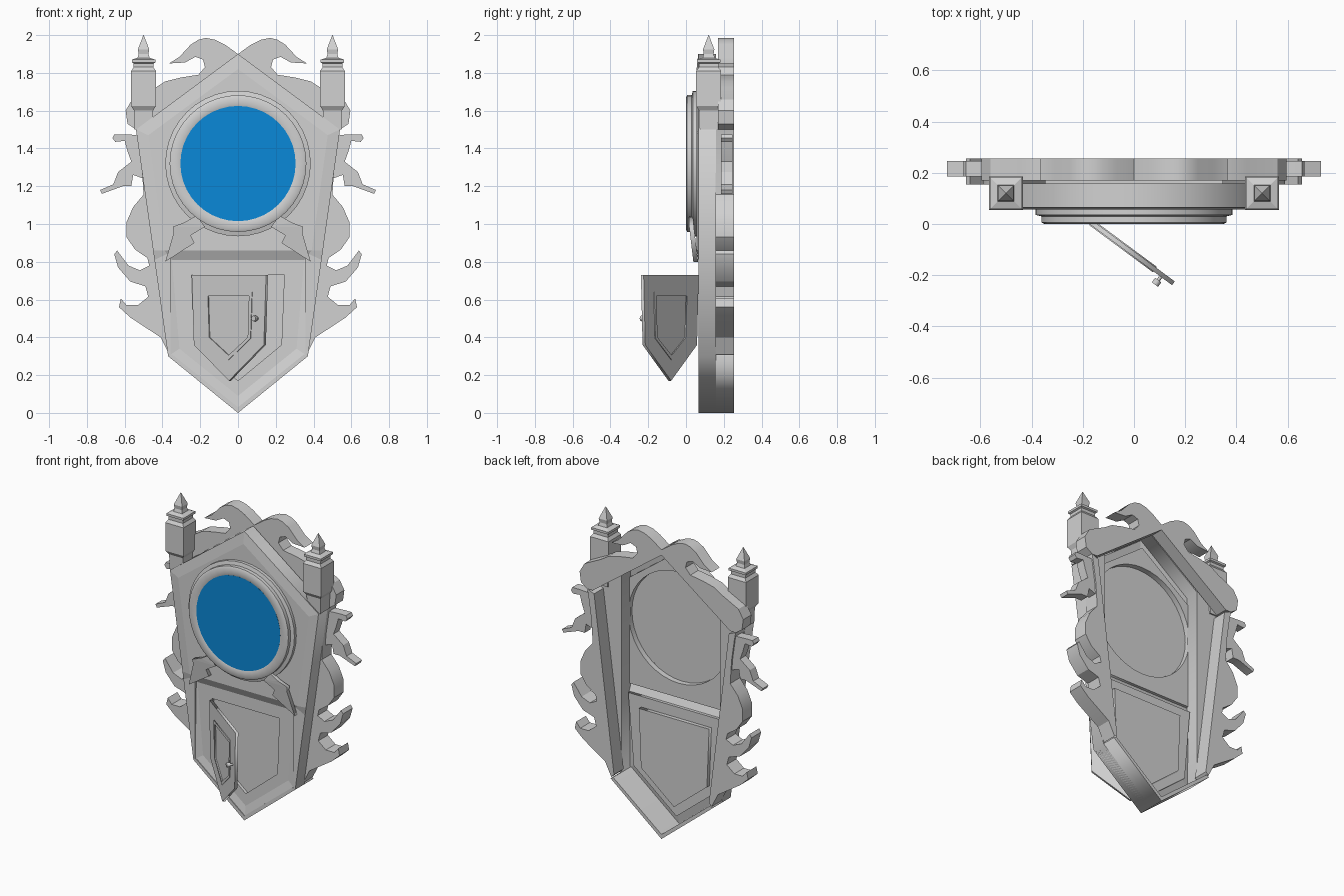
import bpy, bmesh, math
from mathutils import Matrix

default_cube = bpy.data.objects.get("Cube")
if default_cube:
    bpy.data.objects.remove(default_cube, do_unlink=True)


def make_material(name, colour):
    material = bpy.data.materials.new(name)
    material.use_nodes = True
    material.diffuse_color = colour
    material.node_tree.nodes["Principled BSDF"].inputs["Base Color"].default_value = colour
    return material


GREY = make_material("plain grey", (0.64, 0.64, 0.64, 1))
BLUE = make_material("dial blue", (0.003, 0.25, 0.69, 1))


def link_mesh(name, mesh, material, smooth=False):
    bm = bmesh.new()
    bm.from_mesh(mesh)
    bmesh.ops.remove_doubles(bm, verts=bm.verts, dist=0.0002)
    bmesh.ops.recalc_face_normals(bm, faces=bm.faces)
    bm.to_mesh(mesh)
    bm.free()
    mesh.materials.clear()
    mesh.materials.append(material)
    obj = bpy.data.objects.new(name, mesh)
    bpy.context.collection.objects.link(obj)
    if smooth:
        bpy.ops.object.select_all(action="DESELECT")
        obj.select_set(True)
        bpy.context.view_layer.objects.active = obj
        bpy.ops.object.shade_smooth_by_angle(angle=math.radians(30))
    return obj


def plate(name, loops, front, back, material=GREY, smooth=False):
    """Flat plate in the xz plane; loops after the first are holes."""
    curve = bpy.data.curves.new(name + "_outline", "CURVE")
    curve.dimensions = "2D"
    curve.fill_mode = "BOTH"
    curve.extrude = (back - front) / 2
    for loop in loops:
        spline = curve.splines.new("POLY")
        spline.points.add(len(loop) - 1)
        for point, (x, z) in zip(spline.points, loop):
            point.co = (x, z, 0, 1)
        spline.use_cyclic_u = True
    helper = bpy.data.objects.new(name + "_outline", curve)
    bpy.context.collection.objects.link(helper)
    depsgraph = bpy.context.evaluated_depsgraph_get()
    mesh = bpy.data.meshes.new_from_object(helper.evaluated_get(depsgraph))
    bpy.data.objects.remove(helper, do_unlink=True)
    bpy.data.curves.remove(curve)
    mesh.transform(Matrix.Translation((0, (front + back) / 2, 0))
                   @ Matrix.Rotation(math.pi / 2, 4, "X"))
    return link_mesh(name, mesh, material, smooth)


def surface(name, verts, faces, smooth=False):
    mesh = bpy.data.meshes.new(name)
    mesh.from_pydata(verts, [], faces)
    return link_mesh(name, mesh, GREY, smooth)


def flip(points):
    return [(-x, z) for x, z in points]


def symmetric(half):
    """Close a right-hand half outline with its mirror image."""
    return half + [(-x, z) for x, z in reversed(half) if x > 0]


def circle(radius, height, count=40):
    return [(radius * math.cos(math.tau * i / count),
             height + radius * math.sin(math.tau * i / count)) for i in range(count)]


def slope(name, outer, inner, outer_y, inner_y):
    """Sloping strip between two open outlines."""
    n = len(outer)
    verts = [(x, outer_y, z) for x, z in outer] + [(x, inner_y, z) for x, z in inner]
    surface(name, verts, [(i, i + 1, n + i + 1, n + i) for i in range(n - 1)])


def square_turning(name, x, y, sections):
    """Square stack from (height, half width) sections."""
    verts, faces = [], []
    for z, w in sections:
        verts += [(x - w, y - w, z), (x + w, y - w, z), (x + w, y + w, z), (x - w, y + w, z)]
    for k in range(len(sections) - 1):
        for i in range(4):
            a, b = 4 * k + i, 4 * k + (i + 1) % 4
            faces.append((a, b, b + 4, a + 4))
    last = len(verts)
    faces += [(0, 1, 2, 3), (last - 4, last - 3, last - 2, last - 1)]
    surface(name, verts, faces)


# Case outline and its inner edges
RIM, UPPER, LOWER, CASE_BACK, BACK = 0.065, 0.056, 0.08, 0.158, 0.255
DIAL_Z = 1.32
tip, corner, shoulder, apex = (0, 0), (0.37, 0.3), (0.54, 1.5), (0, 1.9)
low_side, high_side = (0.442, 0.81), (0.449, 0.86)
inner_tip, inner_corner, inner_low = (0, 0.09), (0.31, 0.34), (0.35, 0.81)
inner_high, inner_shoulder, inner_apex = (0.39, 0.86), (0.475, 1.47), (0, 1.82)

# Case walls, open at the back, with upright inner sides
plate("case_walls", [symmetric([tip, corner, shoulder, apex]),
                     symmetric([(0, 0.03), (0.358, 0.31), (0.358, 1.61), (0, 1.875)])],
      RIM, CASE_BACK)
bottom_half = [tip, corner, (0.35, 0.31)]
plate("bottom_wall", [bottom_half + [(0, 0.03)] + flip(bottom_half[:0:-1])], RIM, BACK)

# Front panels with the dial hole and the door hole
DOOR_HALF, DOOR_TOP, DOOR_SIDE, DOOR_TIP = 0.245, 0.73, 0.36, 0.17


def door_shape(half, top, side, point, centre=0.0):
    return [(centre - half, top), (centre + half, top), (centre + half * 0.94, side),
            (centre, point), (centre - half * 0.94, side)]


door_outline = door_shape(DOOR_HALF, DOOR_TOP, DOOR_SIDE, DOOR_TIP)
plate("upper_panel", [symmetric([inner_apex, inner_shoulder, inner_high]),
                      circle(0.365, DIAL_Z)], UPPER, UPPER + 0.02)
plate("lower_panel", [symmetric([inner_tip, inner_corner, inner_low]), door_outline],
      LOWER, LOWER + 0.02)
plate("door_recess", [door_shape(0.255, 0.74, 0.355, 0.16)], 0.1, 0.125)
for side, turn in (("left", list), ("right", flip)):
    slope(side + "_lower_slope", turn([tip, corner, low_side]),
          turn([inner_tip, inner_corner, inner_low]), RIM, LOWER)
    slope(side + "_upper_slope", turn([high_side, shoulder, apex]),
          turn([inner_high, inner_shoulder, inner_apex]), RIM, UPPER)
    surface(side + "_panel_joint",
            [(x, y, z) for (x, z), y in zip(turn([low_side, high_side, inner_high, inner_low]),
                                            (RIM, RIM, UPPER, LOWER))], [(0, 1, 2, 3)])
slope("panel_step", [inner_high, flip([inner_high])[0]],
      [inner_low, flip([inner_low])[0]], UPPER, LOWER)

# Dial: turned rim, backing and blue face
rim_profile = [(0.365, 0.076), (0.385, 0.06), (0.385, 0.036), (0.362, 0.03), (0.362, 0.006),
               (0.35, 0), (0.315, 0), (0.303, 0.004), (0.303, 0.04), (0.365, 0.04)]
SEGMENTS, RINGS = 40, len(rim_profile)
rim_verts = [(x, y, z) for r, y in rim_profile for x, z in circle(r, DIAL_Z, SEGMENTS)]
rim_faces = [(k * SEGMENTS + i, k * SEGMENTS + (i + 1) % SEGMENTS,
              (k + 1) % RINGS * SEGMENTS + (i + 1) % SEGMENTS,
              (k + 1) % RINGS * SEGMENTS + i)
             for k in range(RINGS) for i in range(SEGMENTS)]
surface("dial_rim", rim_verts, rim_faces, smooth=True)
plate("dial_backing", [circle(0.304, DIAL_Z)], 0.011, 0.04)
plate("dial_face", [circle(0.305, DIAL_Z)], 0.003, 0.011, BLUE)

# Outlines of the carved side pieces
scroll = [(0, 1.9), (0.07, 1.95), (0.12, 1.975), (0.17, 1.985), (0.21, 1.975), (0.25, 1.95),
          (0.31, 1.885), (0.365, 1.85), (0.28, 1.855), (0.225, 1.885), (0.185, 1.87),
          (0.175, 1.83), (0.21, 1.79), (0.305, 1.775), (0.385, 1.755), (0.44, 1.72),
          (0.56, 1.66), (0.595, 1.6), (0.585, 1.53), (0.54, 1.5), (0.5, 1.5), (0, 1.865)]
side_carving = [(0.54, 1.5), (0.53, 1.45), (0.51, 1.31), (0.5, 1.155), (0.555, 1.09),
                (0.59, 1.01), (0.59, 0.93), (0.545, 0.865), (0.48, 0.82), (0.47, 0.78),
                (0.52, 0.755), (0.58, 0.78), (0.61, 0.82), (0.64, 0.86), (0.655, 0.84),
                (0.635, 0.77), (0.57, 0.695), (0.49, 0.67), (0.475, 0.615), (0.53, 0.57),
                (0.59, 0.57), (0.62, 0.605), (0.63, 0.56), (0.57, 0.505), (0.41, 0.4),
                (0.365, 0.31), (0.345, 0.33), (0.49, 1.48)]
side_arm = [(0.51, 1.47), (0.61, 1.475), (0.655, 1.475), (0.665, 1.455), (0.65, 1.435),
            (0.6, 1.44), (0.585, 1.385), (0.565, 1.33), (0.635, 1.275), (0.66, 1.21),
            (0.73, 1.18), (0.72, 1.16), (0.61, 1.2), (0.565, 1.2), (0.555, 1.26), (0.5, 1.24)]
spike = [(0.385, 0.8), (0.34, 0.955), (0.345, 0.985), (0.28, 1.01), (0.22, 1.045),
         (0.175, 0.985), (0.25, 0.94), (0.23, 0.9)]
pillar_sections = [(1.5, 0.047), (1.6, 0.05), (1.625, 0.066), (1.81, 0.066), (1.83, 0.052),
                   (1.85, 0.052), (1.855, 0.062), (1.87, 0.062), (1.88, 0.032), (1.9, 0.026),
                   (1.925, 0.03), (2, 0.001)]

for side, sign, turn in (("left", 1, list), ("right", -1, flip)):
    plate(side + "_top_scroll", [turn(scroll)], 0.17, BACK, smooth=True)
    plate(side + "_side_carving", [turn(side_carving)], 0.155, BACK, smooth=True)
    plate(side + "_side_arm", [turn(side_arm)], 0.185, 0.245, smooth=True)
    square_turning(side + "_pillar", sign * 0.5, 0.12, pillar_sections)
    # Spike leans back from the dial to the case
    spike_plate = plate(side + "_dial_spike", [turn(spike)], 0.015, 0.04)
    for vert in spike_plate.data.vertices:
        vert.co.y += 0.12 * max(0, 1 - vert.co.z)

# Open door, built flat from its hinge and then swung out
CENTRE = DOOR_HALF
opening = door_shape(0.155, 0.64, 0.395, 0.28, CENTRE)
door_parts = [
    plate("door_frame", [door_shape(DOOR_HALF, DOOR_TOP, DOOR_SIDE, DOOR_TIP, CENTRE), opening],
          -0.009, 0.009),
    plate("door_moulding", [opening, door_shape(0.135, 0.62, 0.4, 0.305, CENTRE)],
          -0.013, 0.013),
    plate("door_panel", [opening], -0.006, 0.006),
    plate("door_knob_stem", [circle(0.007, 0.5, 8)], -0.03, 0),
    plate("door_knob", [circle(0.015, 0.5, 8)], -0.047, -0.025),
]
for part in door_parts[-2:]:
    part.data.transform(Matrix.Translation((0.435, 0, 0)))
swing = Matrix.Translation((-0.24, 0.06, 0)) @ Matrix.Rotation(math.radians(-36.5), 4, "Z")
for part in door_parts:
    part.data.transform(swing)
